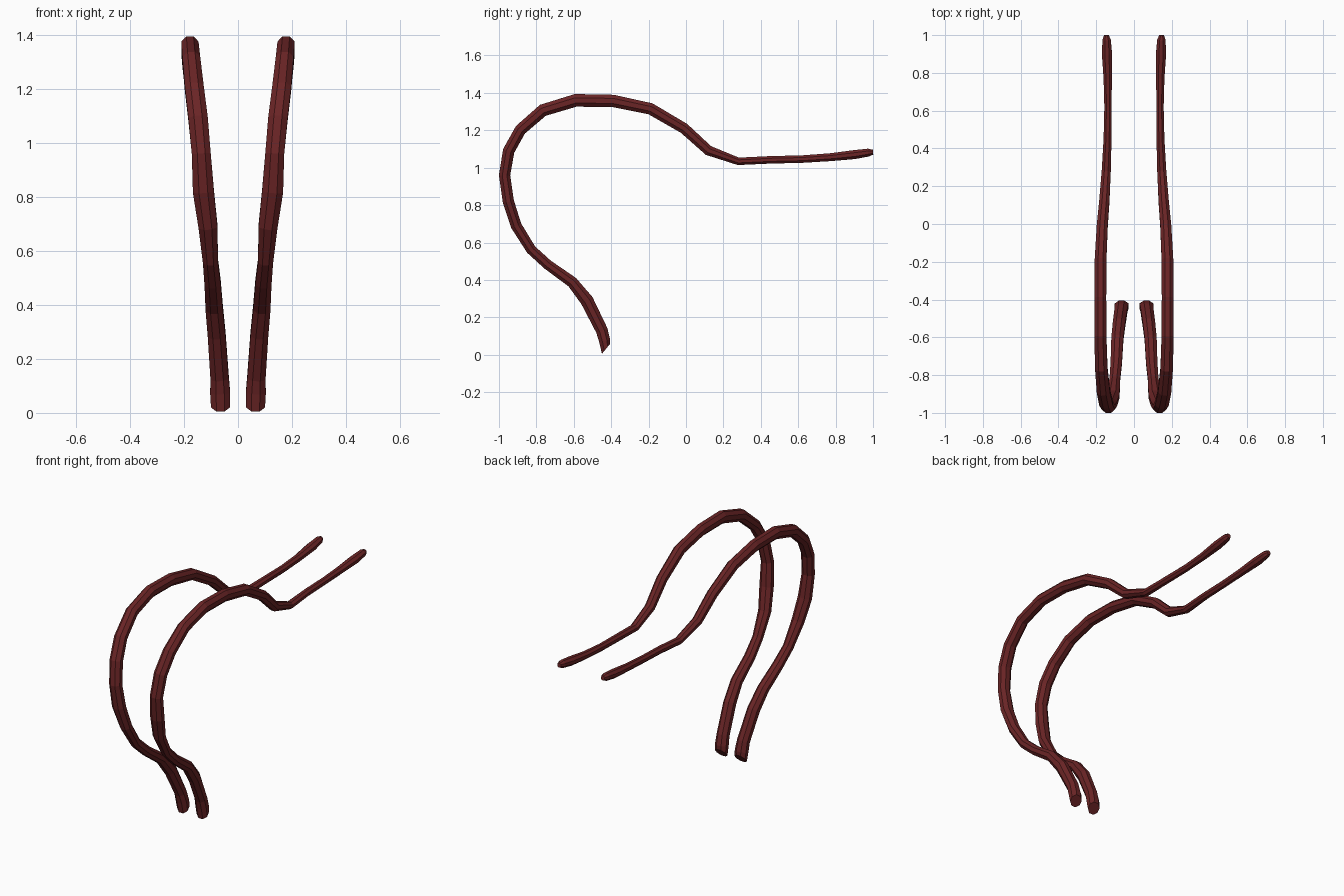
import bpy
import bmesh
import math
from mathutils import Vector

cube = bpy.data.objects.get("Cube")
if cube:
    bpy.data.objects.remove(cube, do_unlink=True)

# Dark red material
red = bpy.data.materials.new("dark red")
red.use_nodes = True
colour = (0.145, 0.018, 0.019, 1)
red.diffuse_color = colour
red.node_tree.nodes["Principled BSDF"].inputs["Base Color"].default_value = colour

# Centre line from base to tip: x, y, z, width, thickness
PATH = [
    (.065, -.428, .031, .070, .068), (.066, -.435, .075, .074, .060),
    (.068, -.450, .130, .068, .064), (.079, -.530, .290, .066, .070),
    (.088, -.608, .388, .064, .060), (.094, -.740, .482, .060, .054),
    (.102, -.828, .562, .056, .054), (.111, -.908, .690, .070, .058),
    (.128, -.950, .820, .078, .060), (.136, -.970, .960, .070, .060),
    (.148, -.948, 1.09, .072, .062), (.162, -.885, 1.203, .070, .062),
    (.173, -.765, 1.307, .066, .066), (.178, -.590, 1.360, .064, .068),
    (.178, -.390, 1.357, .062, .066), (.177, -.190, 1.315, .062, .062),
    (.168, -.010, 1.210, .058, .058), (.157, .120, 1.092, .054, .054),
    (.147, .280, 1.034, .048, .040), (.140, .450, 1.042, .042, .040),
    (.138, .620, 1.046, .038, .040), (.139, .770, 1.056, .044, .042),
    (.143, .900, 1.070, .054, .048), (.145, .975, 1.081, .044, .042),
    (.146, 1.0, 1.083, .024, .026),
]
SIDES = 8


def antenna(name, side):
    """Sweep an eight-sided section along the centre line."""
    bm = bmesh.new()
    points = [Vector((side * p[0], p[1], p[2])) for p in PATH]
    rings = []
    for i, (centre, row) in enumerate(zip(points, PATH)):
        before, after = points[max(i - 1, 0)], points[min(i + 1, len(points) - 1)]
        tangent = (after - before).normalized()
        if i == 0:
            tangent = Vector((0, -.77, .63))  # slanted cut at the base
        across = Vector((1, 0, 0))
        across = (across - tangent * across.dot(tangent)).normalized()
        up = tangent.cross(across)
        grow = 0.5 / math.cos(math.pi / SIDES)
        ring = []
        for k in range(SIDES):
            a = (k + 0.5) * math.tau / SIDES
            offset = across * math.cos(a) * row[3] + up * math.sin(a) * row[4]
            ring.append(bm.verts.new(centre + offset * grow))
        rings.append(ring)
    for lower, upper in zip(rings, rings[1:]):
        for k in range(SIDES):
            n = (k + 1) % SIDES
            bm.faces.new((lower[k], lower[n], upper[n], upper[k]))
    # Closed ends
    bm.faces.new(rings[0])
    bm.faces.new(rings[-1])
    bmesh.ops.recalc_face_normals(bm, faces=bm.faces)
    mesh = bpy.data.meshes.new(name)
    bm.to_mesh(mesh)
    bm.free()
    mesh.materials.append(red)
    bpy.context.collection.objects.link(bpy.data.objects.new(name, mesh))


antenna("left_antenna", 1)
antenna("right_antenna", -1)
